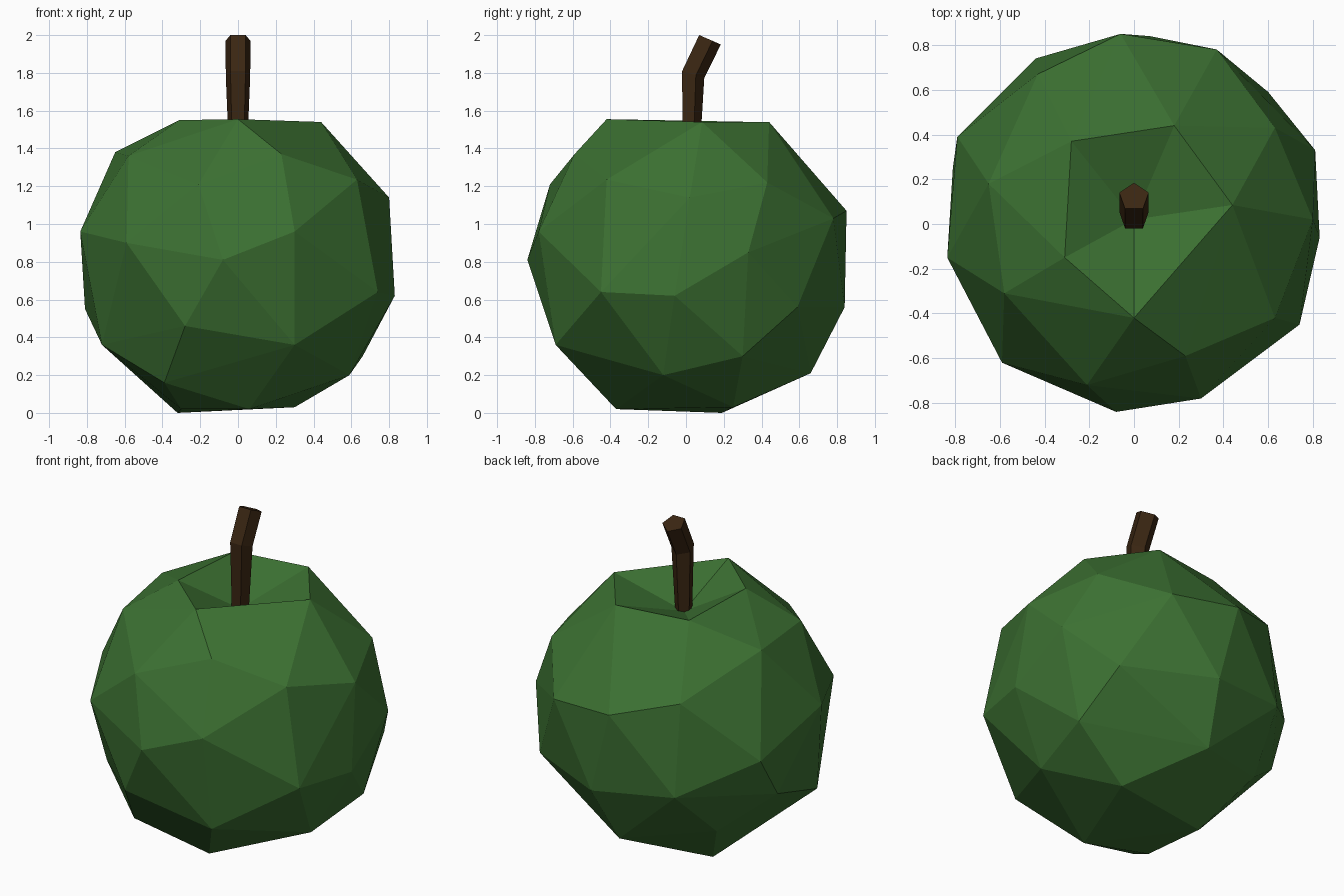
import bpy, bmesh, math
from mathutils import Vector

if "Cube" in bpy.data.objects:
    bpy.data.objects.remove(bpy.data.objects["Cube"])


def material(name, rgb):
    m = bpy.data.materials.new(name)
    m.diffuse_color = (*rgb, 1)
    m.use_nodes = True
    m.node_tree.nodes["Principled BSDF"].inputs["Base Color"].default_value = m.diffuse_color
    return m


def finish(bm, name, mat):
    bmesh.ops.recalc_face_normals(bm, faces=bm.faces[:])
    me = bpy.data.meshes.new(name)
    bm.to_mesh(me)
    bm.free()
    me.materials.append(mat)
    ob = bpy.data.objects.new(name, me)
    bpy.context.collection.objects.link(ob)
    return ob


green = material("leaf green skin", (0.045, 0.165, 0.032))
brown = material("dark brown stem", (0.042, 0.019, 0.006))

# Fruit body: irregular rings of corner points, wrapped by a convex hull
rim = [(-.28, .37, 1.54), (.18, .44, 1.54), (.44, .085, 1.54),
       (0, -.42, 1.555), (-.31, -.15, 1.55)]
shoulder = [(.80, .02, 1.14), (.63, .43, 1.22), (.37, .78, 1.03), (-.06, .85, 1.07),
            (-.43, .67, 1.17), (-.65, .18, 1.38), (-.58, -.31, 1.36),
            (-.21, -.72, 1.21), (.23, -.59, 1.37), (.63, -.42, 1.235)]
waist = [(.81, .33, .85), (-.79, .39, .80), (-.835, -.15, .96), (-.59, -.62, .90),
         (-.08, -.84, .81), (.30, -.78, .96), (.74, -.45, .64), (.83, -.06, .62)]
lower = [(.66, .30, .30), (.60, .59, .56), (0, .66, .21), (.07, .84, .56),
         (-.44, .74, .61), (-.81, .25, .55), (-.52, .44, .31), (-.72, -.27, .36),
         (-.39, -.47, .16), (-.28, -.72, .46), (.30, -.69, .36), (.59, -.12, .20)]
base = [(.06, -.37, .02), (.30, .25, .03), (-.32, .19, 0), (-.30, -.23, .02)]

bm = bmesh.new()
rim_verts = [bm.verts.new(p) for p in rim]
for p in shoulder + waist + lower + base:
    bm.verts.new(p)
bmesh.ops.convex_hull(bm, input=bm.verts[:])

# Stem hollow: open the top and fan the rim down to a sunken centre
cap = [f for f in bm.faces if all(v in rim_verts for v in f.verts)]
bmesh.ops.delete(bm, geom=cap, context='FACES_ONLY')
pit = bm.verts.new((0, .02, 1.39))
for i, v in enumerate(rim_verts):
    bm.faces.new((v, pit, rim_verts[(i + 1) % 5]))
loose = [v for v in bm.verts if not v.link_faces]
bmesh.ops.delete(bm, geom=loose, context='VERTS')
finish(bm, "fruit_body", green)

# Stem: five-sided, kinked towards the back
sections = [(.022, 1.37, .05, 0), (.032, 1.793, .068, 18), (.121, 1.978, .069, 23.5)]
bm = bmesh.new()
rings = []
for y, z, r, tilt in sections:
    t = math.radians(tilt)
    ring = []
    for k in range(5):
        a = math.pi / 2 + k * math.tau / 5
        d = r * math.sin(a)
        ring.append(bm.verts.new(Vector((r * math.cos(a), y + d * math.cos(t), z - d * math.sin(t)))))
    rings.append(ring)
for lo, hi in zip(rings, rings[1:]):
    for k in range(5):
        n = (k + 1) % 5
        bm.faces.new((lo[k], lo[n], hi[n], hi[k]))
bm.faces.new(rings[0])
bm.faces.new(rings[-1])
finish(bm, "stem", brown)
